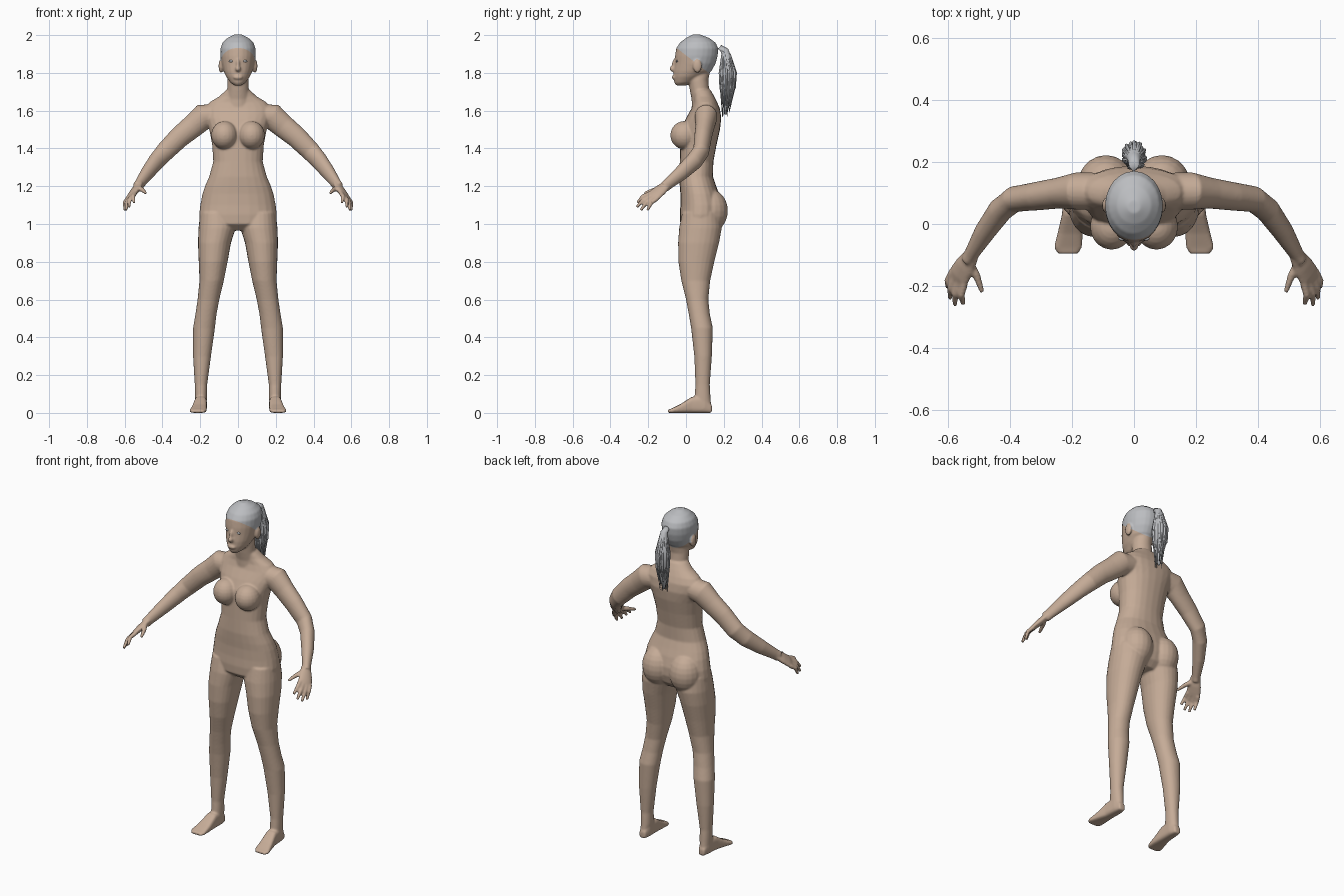
import bpy, bmesh, math, random
from mathutils import Vector, Matrix

random.seed(4)
N = 24


def material(name, rgb):
    m = bpy.data.materials.new(name)
    m.diffuse_color = (*rgb, 1)
    return m


skin = material("skin", (0.56, 0.41, 0.31))
grey = material("grey_hair", (0.50, 0.51, 0.53))


def stitch(bm, rings):
    """Close a list of point rings into a capped solid."""
    vr = [[bm.verts.new(p) for p in r] for r in rings]
    n = len(vr[0])
    for a, b in zip(vr, vr[1:]):
        for i in range(n):
            j = (i + 1) % n
            bm.faces.new((a[i], a[j], b[j], b[i]))
    bm.faces.new(vr[0][::-1])
    bm.faces.new(vr[-1])


def oval(e=1.0, n=N):
    for i in range(n):
        a = 2 * math.pi * i / n
        c, s = math.cos(a), math.sin(a)
        yield math.copysign(abs(c) ** e, c), math.copysign(abs(s) ** e, s)


def stack(bm, rows, e=1.0):
    """Rows of z, x0, x1, y_front, y_back."""
    stitch(bm, [[((x0 + x1) / 2 + c * (x1 - x0) / 2, (f + b) / 2 + s * (b - f) / 2, z)
                 for c, s in oval(e)] for z, x0, x1, f, b in rows])


def tube(bm, pts, hint=(0, 0, 1), n=16):
    """Points of x, y, z, side radius, radius along hint."""
    P = [Vector(p[:3]) for p in pts]
    rings = []
    for i, p in enumerate(pts):
        d = (P[min(i + 1, len(P) - 1)] - P[max(i - 1, 0)]).normalized()
        s = d.cross(Vector(hint)).normalized()
        u = s.cross(d)
        rings.append([P[i] + s * c * p[3] + u * t * p[4] for c, t in oval(1, n)])
    stitch(bm, rings)


def ball(bm, centre, radii):
    m = Matrix.Translation(centre) @ Matrix.Diagonal((*radii, 1))
    bmesh.ops.create_uvsphere(bm, u_segments=20, v_segments=12, radius=1, matrix=m)


def finish(bm, name, mats):
    bmesh.ops.recalc_face_normals(bm, faces=bm.faces[:])
    me = bpy.data.meshes.new(name)
    bm.to_mesh(me)
    bm.free()
    for m in mats:
        me.materials.append(m)
    for p in me.polygons:
        p.use_smooth = True
    ob = bpy.data.objects.new(name, me)
    bpy.context.collection.objects.link(ob)
    return ob


bm = bmesh.new()
# torso
torso = [(.965, .09, .01, .14), (1.0, .20, -.03, .175), (1.05, .206, -.033, .19),
         (1.1, .2, -.03, .19), (1.16, .188, -.03, .175), (1.2, .175, -.033, .16),
         (1.25, .153, -.036, .143), (1.33, .131, -.033, .145), (1.42, .137, -.03, .162),
         (1.5, .152, -.028, .18), (1.56, .172, 0, .187), (1.61, .178, .028, .18),
         (1.645, .15, .04, .165), (1.675, .1, .04, .15), (1.71, .062, .035, .13)]
stack(bm, [(z, -w, w, f, b) for z, w, f, b in torso], .9)
# neck
neck = [(1.60, .085, .03, .165), (1.66, .066, .03, .145), (1.71, .057, .02, .123),
        (1.76, .056, .012, .118), (1.82, .05, .01, .13)]
stack(bm, [(z, -w, w, f, b) for z, w, f, b in neck])
# head
head = [(1.733, .018, -.052, .0), (1.748, .04, -.062, .04), (1.78, .063, -.066, .09),
        (1.81, .077, -.066, .135), (1.85, .087, -.06, .157), (1.89, .093, -.058, .168),
        (1.93, .093, -.052, .171), (1.96, .082, -.032, .157), (1.985, .056, 0, .122),
        (2.003, .02, .035, .075)]
stack(bm, [(z, -w, w, f, b) for z, w, f, b in head])
# nose and lips
ball(bm, (0, -.066, 1.822), (.015, .022, .016))
ball(bm, (0, -.060, 1.842), (.010, .016, .032))
ball(bm, (0, -.062, 1.776), (.026, .013, .012))

for s in (1, -1):
    ball(bm, (s * .09, .06, 1.836), (.013, .024, .036))        # ear
    ball(bm, (s * .072, -.008, 1.47), (.07, .075, .075))       # breast
    ball(bm, (s * .09, .125, 1.07), (.092, .097, .115))        # buttock
    # leg
    leg = [(1.06, .02, .2, -.02, .18), (.98, .012, .209, -.036, .19), (.9, .037, .212, -.042, .175),
           (.8, .055, .208, -.04, .15), (.7, .075, .204, -.025, .128), (.6, .099, .214, 0, .118),
           (.52, .114, .226, .015, .127), (.45, .122, .238, .027, .142), (.3, .143, .238, .044, .137),
           (.15, .163, .229, .05, .126), (.08, .164, .227, .045, .13), (.02, .17, .225, .03, .135)]
    stack(bm, [(z, s * a, s * b, f, k) for z, a, b, f, k in leg], .95)
    # foot, lofted from heel to toe
    foot = [(.137, .178, .215, .04), (.1, .165, .226, .09), (.03, .165, .232, .085),
            (-.03, .165, .246, .046), (-.075, .167, .258, .024), (-.096, .18, .245, .016)]
    stitch(bm, [[(s * ((a + b) / 2 + c * (b - a) / 2), y, h / 2 + t * h / 2)
                 for c, t in oval(.6)] for y, a, b, h in foot])
    # arm
    arm = [(.12, .105, 1.575, .06, .06), (.185, .106, 1.567, .06, .07), (.24, .1, 1.517, .05, .062),
           (.31, .09, 1.46, .046, .057), (.385, .08, 1.385, .042, .052), (.43, .045, 1.335, .040, .048),
           (.48, -.025, 1.27, .034, .04), (.522, -.095, 1.212, .024, .03),
           (.535, -.115, 1.195, .022, .03)]
    tube(bm, [(s * x, y, z, a, b) for x, y, z, a, b in arm], n=N)
    # palm
    w = Vector((s * .05, .05, -.035)).normalized()
    k0 = Vector((s * .565, -.172, 1.148))
    palm = [(.522, -.1, 1.21, .018, .027), (.545, -.137, 1.178, .019, .038),
            (.562, -.165, 1.155, .016, .042), (.57, -.18, 1.142, .012, .038)]
    tube(bm, [(s * x, y, z, a, b) for x, y, z, a, b in palm], hint=w)
    # fingers
    tips = [(.55, -.258, 1.112), (.576, -.262, 1.088), (.592, -.24, 1.072), (.6, -.205, 1.072)]
    for i, (x, y, z) in enumerate(tips):
        a, b = k0 + w * (-.03 + .02 * i), Vector((s * x, y, z))
        m = (a + b) / 2 + Vector((s * .008, -.004, .01))
        tube(bm, [(*a, .013, .013), (*m, .0115, .0115), (*b, .008, .008)], hint=w, n=10)
    # thumb
    tube(bm, [(s * .533, -.12, 1.195, .015, .015), (s * .507, -.165, 1.182, .013, .013),
              (s * .488, -.22, 1.163, .008, .008)], n=10)

body = finish(bm, "raw_body", [skin])
# fuse all parts into one smooth skin
mod = body.modifiers.new("fuse", 'REMESH')
mod.mode = 'VOXEL'
mod.voxel_size = .0055
mod = body.modifiers.new("soften", 'SMOOTH')
mod.factor = .5
mod.iterations = 5
dg = bpy.context.evaluated_depsgraph_get()
bm = bmesh.new()
bm.from_object(body, dg)
bpy.data.objects.remove(body)

# hairline: cut the head along a sloping plane, grey above it
no = Vector((0, .78, 1)).normalized()
co = Vector((0, -.05, 1.932))
fs = [f for f in bm.faces if f.calc_center_median().z > 1.74]
geom = fs + list({e for f in fs for e in f.edges}) + list({v for f in fs for v in f.verts})
bmesh.ops.bisect_plane(bm, geom=geom, plane_co=co, plane_no=no)
for f in bm.faces:
    c = f.calc_center_median()
    ear = abs(c.x) > .0925 and c.z < 1.872
    f.material_index = int(c.z > 1.74 and (c - co).dot(no) > 0 and not ear)
finish(bm, "body", [skin, grey])

# eyes
bm = bmesh.new()
for s in (1, -1):
    ball(bm, (s * .036, -.0475, 1.862), (.014, .006, .006))
finish(bm, "eyes", [grey])

# ponytail: core plus loose strands
bm = bmesh.new()
tube(bm, [(0, .155, 1.925, .014, .014), (0, .185, 1.932, .016, .016), (0, .208, 1.918, .02, .018),
          (0, .216, 1.88, .026, .024), (0, .22, 1.8, .034, .038), (0, .219, 1.72, .032, .034),
          (0, .214, 1.65, .022, .022), (0, .21, 1.58, .006, .006)], hint=(0, 1, .01))
for i in range(44):
    a = i * 2 * math.pi / 44
    cx, cy = math.cos(a), math.sin(a)
    end = random.uniform(1.56, 1.70)
    r = random.uniform(.85, 1.08)
    tube(bm, [(0, .18, 1.933, .004, .004),
              (cx * .018, .212 + cy * .02, 1.9, .005, .005),
              (cx * .036 * r, .22 + cy * .042 * r, 1.8, .006, .006),
              (cx * .034 * r, .219 + cy * .038 * r, 1.72, .005, .005),
              (cx * .02, .212 + cy * .02, end, .001, .001)], hint=(0, 1, .01), n=5)
finish(bm, "ponytail", [grey])
